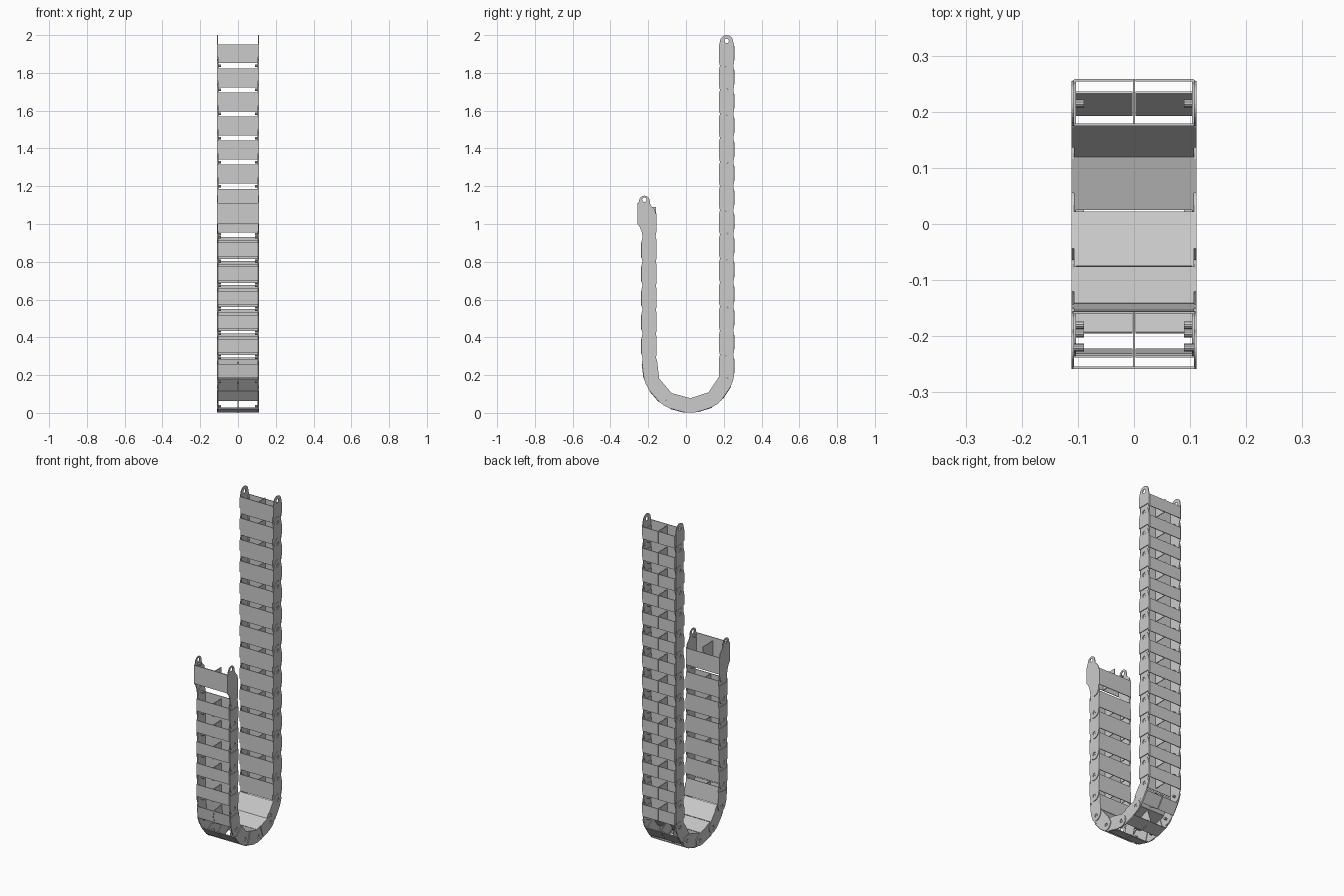
import bpy, bmesh
from math import sin, cos, pi, radians
from mathutils import Matrix, Vector

if "Cube" in bpy.data.objects:
    bpy.data.objects.remove(bpy.data.objects["Cube"])

PITCH = 0.1275


def extrude(bm, faces, vec):
    r = bmesh.ops.extrude_face_region(bm, geom=faces)
    bmesh.ops.translate(bm, vec=vec, verts=[g for g in r['geom'] if isinstance(g, bmesh.types.BMVert)])


def plate(bm, outline, hole, x0, x1):
    """Flat plate in the YZ plane with one round hole, from x0 to x1."""
    edges = []
    for loop in (outline, hole):
        vs = [bm.verts.new((x0, y, z)) for y, z in loop]
        edges += [bm.edges.new((vs[i - 1], vs[i])) for i in range(len(vs))]
    r = bmesh.ops.triangle_fill(bm, edges=edges, use_beauty=True)
    extrude(bm, [g for g in r['geom'] if isinstance(g, bmesh.types.BMFace)], (x1 - x0, 0, 0))


def prism(bm, pts, z0, z1):
    """Cross-section in XY extruded along z."""
    f = bm.faces.new([bm.verts.new((x, y, z0)) for x, y in pts])
    extrude(bm, [f], (0, 0, z1 - z0))


def box(bm, x, y, z):
    prism(bm, [(x[0], y[0]), (x[1], y[0]), (x[1], y[1]), (x[0], y[1])], *z)


def arc(cy, cz, r, a0, a1, n):
    return [(cy + r * cos(radians(a0 + (a1 - a0) * i / n)),
             cz + r * sin(radians(a0 + (a1 - a0) * i / n))) for i in range(n + 1)]


def circle(cy, cz, r, n=12):
    return arc(cy, cz, r, 0, 360 * (n - 1) / n, n - 1)


def pin(bm, s, y, z):
    m = Matrix.Translation((s * 0.099, y, z)) @ Matrix.Rotation(pi / 2, 4, 'Y')
    bmesh.ops.create_cone(bm, cap_ends=True, segments=10, radius1=0.007, radius2=0.007,
                          depth=0.02, matrix=m)


def to_mesh(bm, name):
    bmesh.ops.recalc_face_normals(bm, faces=bm.faces)
    me = bpy.data.meshes.new(name)
    bm.to_mesh(me)
    bm.free()
    return me


def add(me, name, matrix=Matrix()):
    ob = bpy.data.objects.new(name, me)
    ob.matrix_world = matrix
    bpy.context.collection.objects.link(ob)


# Shared chain link: local z towards the chain start, local y to the outside of the bend
bm = bmesh.new()
h = PITCH / 2
for s in (1, -1):
    # outer tongue half and inner tongue half of the side plate
    up = [(-0.040, -0.018), (0.040, -0.018), (0.040, 0.045)] + arc(0, h, 0.035, 0, 180, 12) + [(-0.040, 0.045)]
    low = [(0.040, 0.018), (-0.040, 0.018), (-0.040, -0.045)] + arc(0, -h, 0.035, 180, 360, 12) + [(0.040, -0.045)]
    plate(bm, up, circle(0, h + 0.004, 0.012), s * 0.107, s * 0.111)
    plate(bm, low, circle(0, -h, 0.007), s * 0.103, s * 0.1069)
    pin(bm, s, 0, -h)
    # outer snap flap with rounded corner, split at the middle
    prism(bm, [(s * 0.003, 0.039), (s * 0.103, 0.039), (s * 0.107, 0.034), (s * 0.111, 0.034),
               (s * 0.110, 0.040), (s * 0.106, 0.043), (s * 0.003, 0.043)], -0.036, 0.036)
# inner cross plate and centre divider
box(bm, (-0.107, 0.107), (-0.040, -0.036), (-0.05, 0.05))
box(bm, (-0.002, 0.002), (-0.037, 0.043), (-0.036, 0.042))
link_mesh = to_mesh(bm, "chain_link")

# Pivot path: long leg down, bend, short leg up
path = [(0.215, 1.965 - PITCH * i) for i in range(15)]
path += [(0.145, 0.075), (0.025, 0.036), (-0.098, 0.069), (-0.180, 0.165), (-0.195, 0.2915)]
path += [(-0.195, 0.2915 + PITCH * i) for i in range(1, 6)]

for i, (a, b) in enumerate(zip(path, path[1:])):
    d = Vector((a[0] - b[0], a[1] - b[1])).normalized()
    m = Matrix(((1, 0, 0, 0),
                (0, d.y, d.x, (a[0] + b[0]) / 2),
                (0, -d.x, d.y, (a[1] + b[1]) / 2),
                (0, 0, 0, 1)))
    add(link_mesh, f"chain_link_{i + 1:02d}", m)

# End bracket on the short leg
bm = bmesh.new()
outline = (arc(-0.195, 0.932, 0.034, 180, 360, 12)
           + [(-0.157, 0.96), (-0.157, 1.045), (-0.165, 1.075), (-0.188, 1.10)]
           + arc(-0.22, 1.122, 0.028, 0, 180, 12)
           + [(-0.258, 1.095), (-0.258, 1.0), (-0.245, 0.985), (-0.235, 0.96)])
for s in (1, -1):
    plate(bm, outline, circle(-0.22, 1.128, 0.012), s * 0.107, s * 0.111)
    pin(bm, s, -0.22, 1.105)
box(bm, (-0.109, 0.109), (-0.258, -0.254), (1.0, 1.11))
box(bm, (-0.109, 0.109), (-0.160, -0.156), (0.955, 1.055))
box(bm, (-0.002, 0.002), (-0.256, -0.158), (1.0, 1.09))
add(to_mesh(bm, "end_bracket"), "end_bracket")
